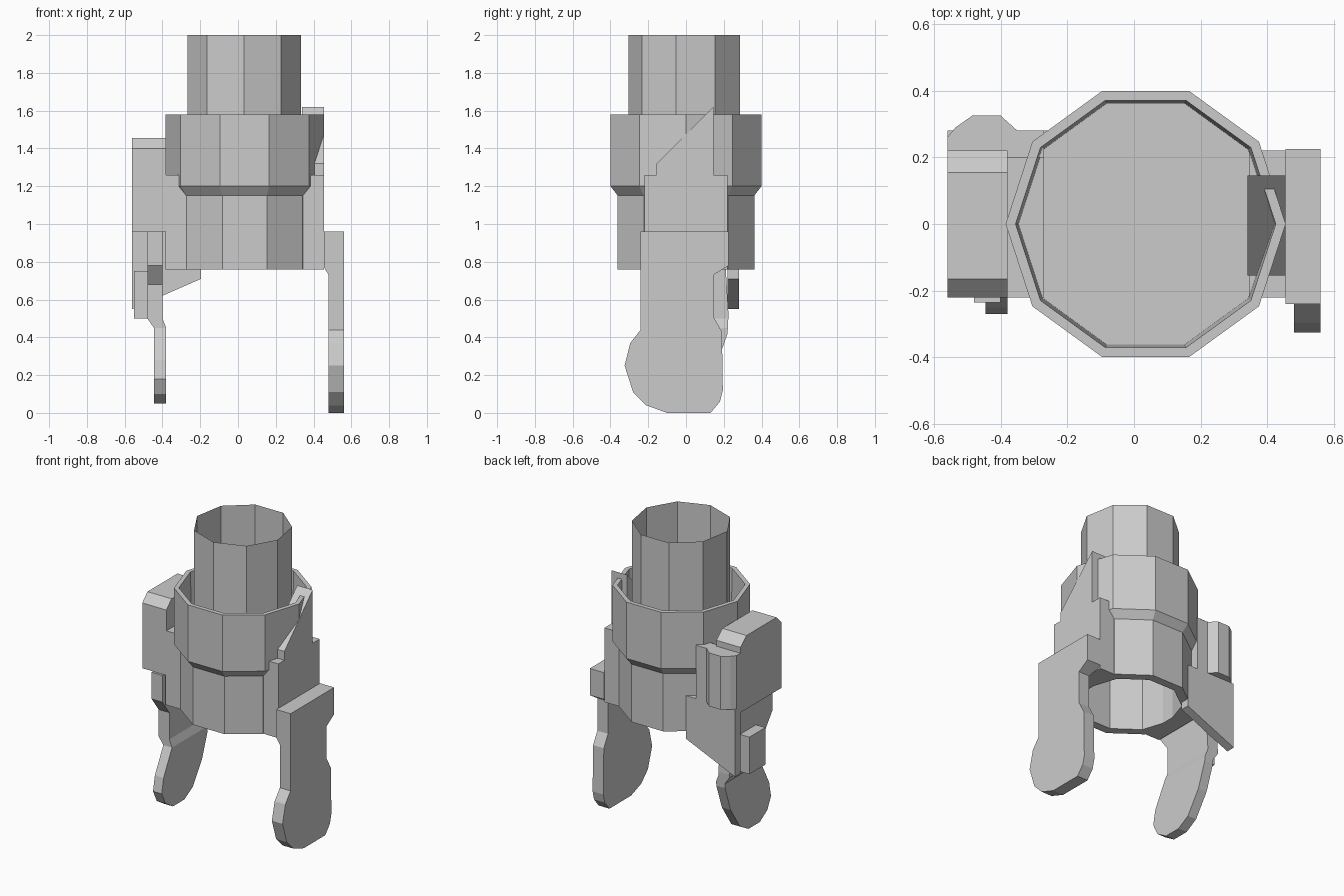
import bpy, bmesh
from math import cos, sin, pi
from mathutils import Vector

if "Cube" in bpy.data.objects:
    bpy.data.objects.remove(bpy.data.objects["Cube"])

CX = 0.035  # axis of the round parts


def finish(name, bm):
    bmesh.ops.recalc_face_normals(bm, faces=bm.faces[:])
    me = bpy.data.meshes.new(name)
    bm.to_mesh(me)
    bm.free()
    ob = bpy.data.objects.new(name, me)
    bpy.context.collection.objects.link(ob)
    return ob


def lathe(name, profile, sides, start=0.0, cx=CX, closed=True):
    bm = bmesh.new()
    rings = []
    for r, z in profile:
        angles = [start + 2 * pi * i / sides for i in range(sides)]
        rings.append([bm.verts.new((cx + r * cos(a), r * sin(a), z)) for a in angles])
    pairs = list(zip(rings, rings[1:]))
    if closed:
        pairs.append((rings[-1], rings[0]))
    for a, b in pairs:
        for i in range(sides):
            j = (i + 1) % sides
            bm.faces.new((a[i], a[j], b[j], b[i]))
    return finish(name, bm)


def prism(name, pts, lo, hi, axis='X', cuts=(), shift=None):
    """Extrude a profile: YZ along X, XZ along Y, or XY along Z."""
    place = {'X': lambda p, t: (t, p[0], p[1]),
             'Y': lambda p, t: (p[0], t, p[1]),
             'Z': lambda p, t: (p[0], p[1], t)}[axis]
    bm = bmesh.new()
    f = bm.faces.new([bm.verts.new(place(p, lo)) for p in pts])
    ext = bmesh.ops.extrude_face_region(bm, geom=[f], use_keep_orig=True)
    move = Vector(place((0, 0), hi - lo))
    for v in ext['geom']:
        if isinstance(v, bmesh.types.BMVert):
            v.co += move
    for z in cuts:
        bmesh.ops.bisect_plane(bm, geom=bm.verts[:] + bm.edges[:] + bm.faces[:],
                               plane_co=(0, 0, z), plane_no=(0, 0, 1))
    if shift:
        for v in bm.verts:
            v.co.x = shift(v.co)
    return finish(name, bm)


def box(name, x0, x1, y0, y1, z0, z1):
    return prism(name, [(x0, y0), (x1, y0), (x1, y1), (x0, y1)], z0, z1, 'Z')


# Ten-sided body with a wider collar, and the open nine-sided tube
lathe("body_collar", [(.32, .76), (.38, .76), (.38, 1.15), (.42, 1.20), (.42, 1.58),
                      (.39, 1.58), (.38, 1.20), (.32, 1.20)], 10)
lathe("upper_tube", [(.305, 1.20), (.305, 2.0)], 9, -pi / 2, .032, closed=False)

# Floor closing the bore
bm = bmesh.new()
bm.faces.new([bm.verts.new((CX + .32 * cos(i * pi / 5), .32 * sin(i * pi / 5), 1.2))
              for i in range(10)])
finish("collar_floor", bm)

# Right mounting plate with its slanted fin, and the plain left mount
prism("right_mount", [(-.22, .76), (.22, .76), (.22, 1.26), (-.22, 1.26)], .345, .455)
prism("right_fin", [(-.155, 1.26), (.145, 1.26), (.145, 1.62), (-.155, 1.32)], .34, .455)
prism("left_mount", [(-.22, .76), (.22, .76), (.22, 1.26), (-.22, 1.26)], -.385, -.27)

# Right leg: inner side steps outward below the hip
right_leg = [(-.24, .96), (-.24, .44), (-.295, .37), (-.325, .25), (-.28, .11), (-.21, .04),
             (-.10, 0), (.13, 0), (.18, .06), (.195, .12), (.19, .43), (.145, .51),
             (.145, .73), (.225, .78), (.225, .96)]


def right_shift(co):
    return .48 if co.x < .5 and co.z < .74 else co.x


prism("right_leg", right_leg, .455, .56, cuts=(.77, .73), shift=right_shift)

# Left leg: leans forward and steps inward below the knee
left_leg = [(-.235, .96), (-.235, .78), (-.16, .68), (-.16, .45), (-.25, .28), (-.27, .18),
            (-.23, .10), (-.15, .05), (-.03, .05), (.06, .10), (.16, .25), (.22, .42),
            (.225, .50), (.145, .52), (.145, .72), (.21, .77), (.21, .96)]
left_leg[12:14] = [(.225, .52), (.145, .53)]
left_leg = [p for p in left_leg if p != (.145, .53) and p != (.145, .72)]


def left_shift(co):
    if co.z > .49:
        return co.x
    return -.445 if co.x < -.44 else -.38


prism("left_leg", left_leg, -.48, -.40, cuts=(.50, .45), shift=left_shift)
box("left_knee_pad", -.55, -.48, -.06, .11, .50, .75)

# Left side housing with chamfered top edges
prism("left_housing", [(-.22, .96), (.22, .96), (.22, 1.40), (.155, 1.455),
                       (-.165, 1.455), (-.22, 1.40)], -.56, -.38)

# Rear bulge on the housing and the skirt plate that hangs below it
prism("rear_bulge", [(-.56, .20), (-.56, .26), (-.535, .29), (-.485, .325), (-.40, .325),
                     (-.35, .28), (-.27, .28), (-.27, .20)], 1.0, 1.36, 'Z')
skirt = prism("rear_skirt", [(-.56, .55), (-.195, .71), (-.195, 1.0), (-.56, 1.0)],
              .22, .28, 'Y')
